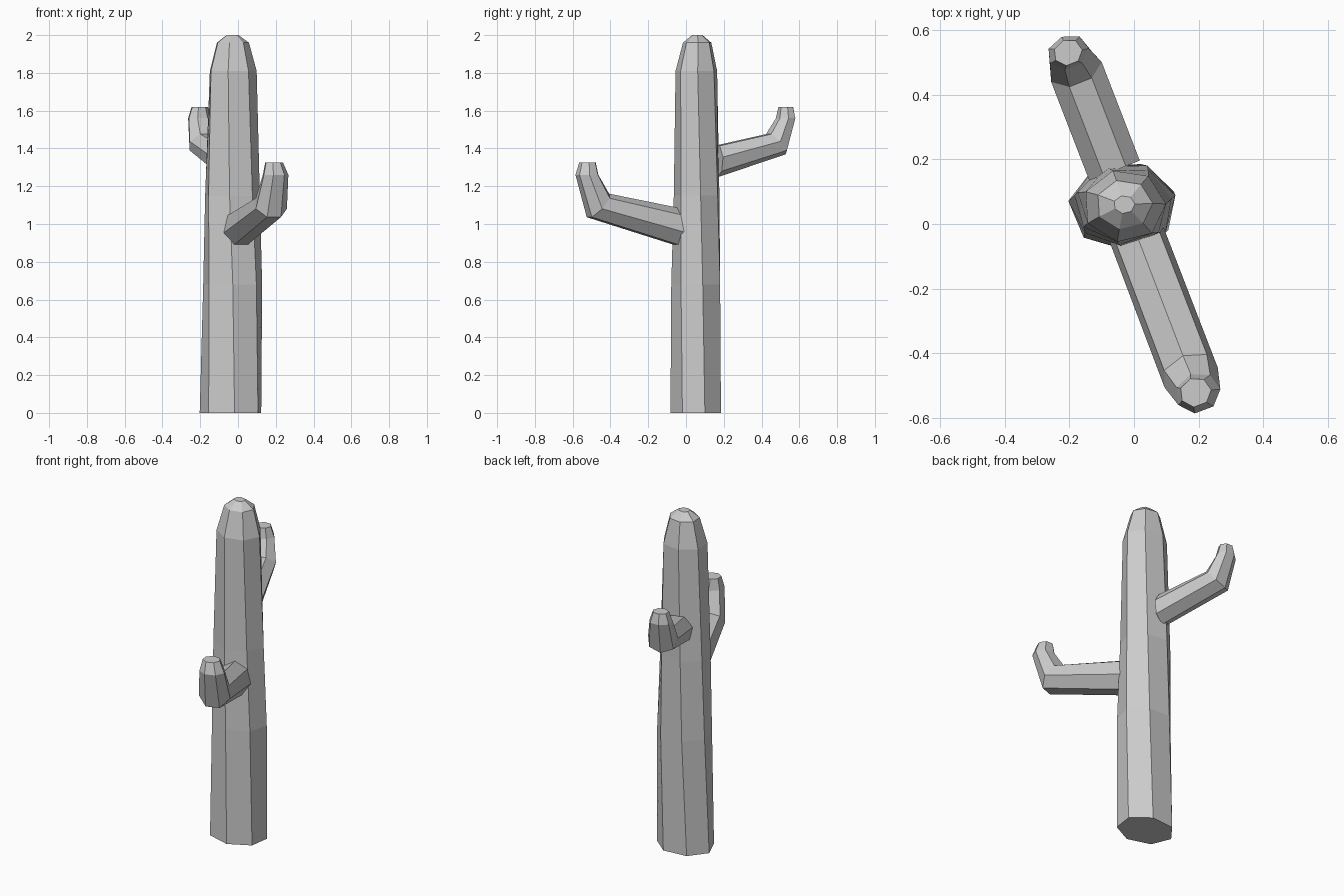
import bpy, bmesh
from math import cos, sin, radians, atan2, tau
from mathutils import Vector

if "Cube" in bpy.data.objects:
    bpy.data.objects.remove(bpy.data.objects["Cube"])

SIDES = 7


def ring(center, u, v, ru, rv, phase):
    """Seven-sided cross-section in the plane of u and v."""
    return [Vector(center) + u * (ru * cos(phase + tau * i / SIDES))
            + v * (rv * sin(phase + tau * i / SIDES)) for i in range(SIDES)]


def loft(name, rings):
    """Skin a list of rings and cap both ends."""
    bm = bmesh.new()
    loops = [[bm.verts.new(p) for p in r] for r in rings]
    for a, b in zip(loops, loops[1:]):
        for i in range(SIDES):
            j = (i + 1) % SIDES
            bm.faces.new((a[i], a[j], b[j], b[i]))
    bm.faces.new(loops[0][::-1])
    bm.faces.new(loops[-1])
    bmesh.ops.recalc_face_normals(bm, faces=bm.faces)
    mesh = bpy.data.meshes.new(name)
    bm.to_mesh(mesh)
    bm.free()
    obj = bpy.data.objects.new(name, mesh)
    bpy.context.collection.objects.link(obj)
    return obj


# Trunk: height, centre x, centre y, radius x, radius y, twist in degrees
X, Y, Z = Vector((1, 0, 0)), Vector((0, 1, 0)), Vector((0, 0, 1))
trunk = [
    (0.00, -0.036, 0.055, 0.168, 0.138, 19),
    (0.68, -0.028, 0.058, 0.160, 0.136, 13),
    (1.15, -0.032, 0.060, 0.149, 0.125, 8),
    (1.81, -0.030, 0.056, 0.129, 0.113, 3),
    (1.96, -0.030, 0.060, 0.088, 0.077, 3),
    (2.00, -0.030, 0.060, 0.033, 0.028, 3),
]
loft("trunk", [ring((cx, cy, z), X, Y, rx, ry, radians(t))
               for z, cx, cy, rx, ry, t in trunk])


# Arms: each station is centre, pitch of the path, sideways and upward radius
def arm(name, stations, phase):
    a, b = Vector(stations[0][0]), Vector(stations[-1][0])
    az = atan2(b.y - a.y, b.x - a.x)
    out = Vector((cos(az), sin(az), 0))
    side = Vector((sin(az), -cos(az), 0))
    rings = []
    for c, pitch, rs, ru in stations:
        p = radians(pitch)
        up = Z * cos(p) - out * sin(p)
        rings.append(ring(c, side, up, rs, ru, radians(phase)))
    loft(name, rings)


arm("front_arm", [
    ((0.005, -0.025, 0.977), 0, 0.088, 0.106),
    ((0.172, -0.462, 1.095), 42, 0.090, 0.088),
    ((0.197, -0.522, 1.26), 90, 0.071, 0.062),
    ((0.190, -0.520, 1.325), 90, 0.049, 0.045),
], 90)
arm("back_arm", [
    ((-0.060, 0.165, 1.335), 0, 0.086, 0.088),
    ((-0.182, 0.480, 1.425), 42, 0.086, 0.076),
    ((-0.204, 0.530, 1.56), 90, 0.066, 0.052),
    ((-0.204, 0.530, 1.62), 90, 0.045, 0.040),
], 270)
